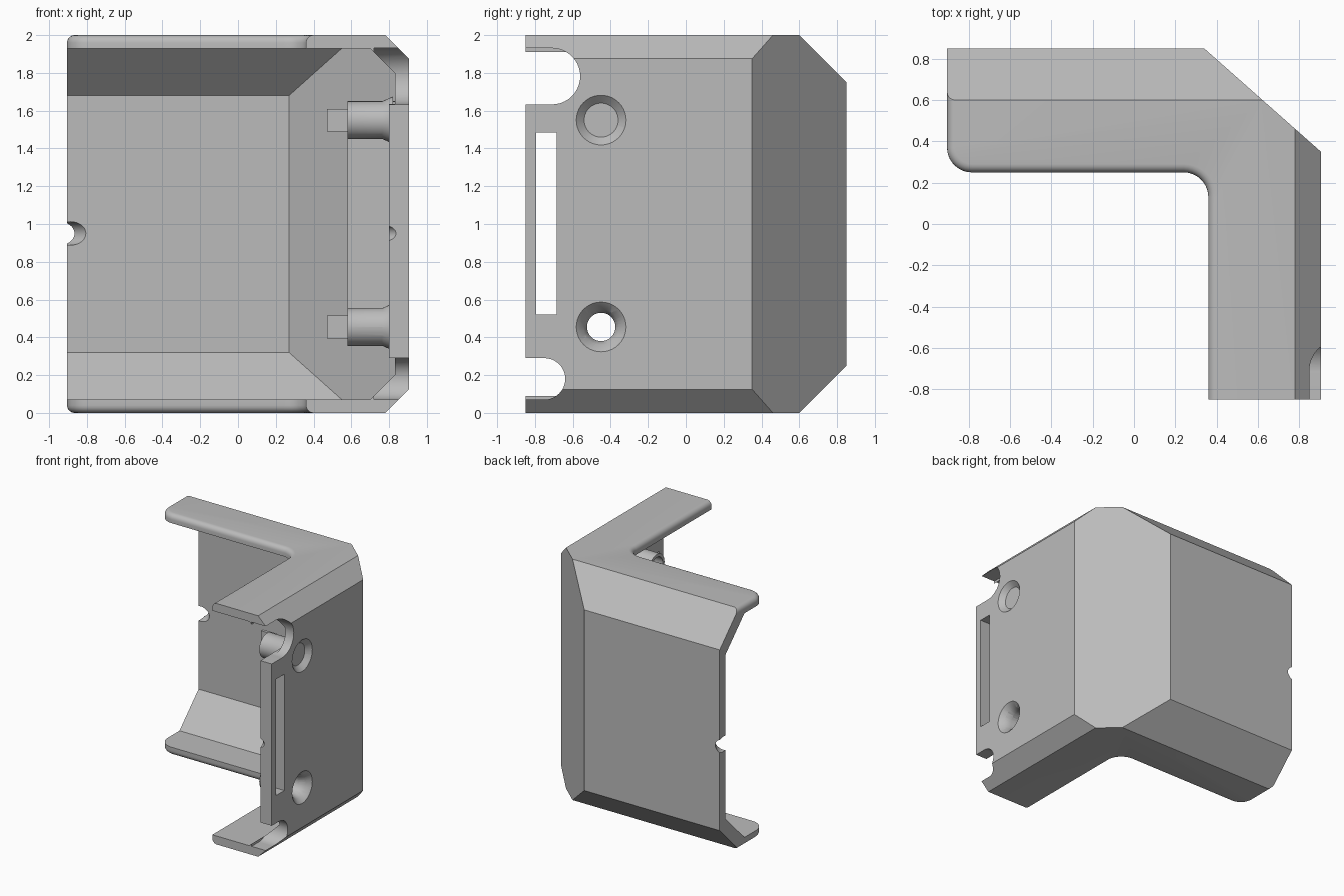
import bpy, bmesh, math
from mathutils import Vector

cube = bpy.data.objects.get("Cube")
if cube:
    bpy.data.objects.remove(cube)

grey = bpy.data.materials.new("plain_grey")
grey.use_nodes = True
grey.diffuse_color = (0.5, 0.5, 0.5, 1)
grey.node_tree.nodes["Principled BSDF"].inputs["Base Color"].default_value = (0.5, 0.5, 0.5, 1)


def finish(name, bm):
    bmesh.ops.recalc_face_normals(bm, faces=bm.faces)
    mesh = bpy.data.meshes.new(name)
    bm.to_mesh(mesh)
    bm.free()
    mesh.materials.append(grey)
    ob = bpy.data.objects.new(name, mesh)
    bpy.context.collection.objects.link(ob)
    return ob


def prism(outline, lo, hi):
    """Extrude an x-y outline from z = lo to z = hi."""
    bm = bmesh.new()
    face = bm.faces.new([bm.verts.new((x, y, lo)) for x, y in outline])
    up = bmesh.ops.extrude_face_region(bm, geom=[face])["geom"]
    bmesh.ops.translate(bm, vec=(0, 0, hi - lo), verts=[v for v in up if isinstance(v, bmesh.types.BMVert)])
    bmesh.ops.recalc_face_normals(bm, faces=bm.faces)
    return bm


def slice_off(bm, point, normal):
    """Remove everything on the normal side of a plane and cap the cut."""
    geom = bm.verts[:] + bm.edges[:] + bm.faces[:]
    cut = bmesh.ops.bisect_plane(bm, geom=geom, dist=1e-5, plane_co=point, plane_no=normal, clear_outer=True)
    edges = [e for e in cut["geom_cut"] if isinstance(e, bmesh.types.BMEdge)]
    bmesh.ops.edgenet_fill(bm, edges=edges)


def box(name, x, y, z):
    return finish(name, prism([(x[0], y[0]), (x[1], y[0]), (x[1], y[1]), (x[0], y[1])], *z))


def rod(name, p, q, r1, r2=None):
    """Cylinder or cone from p to q."""
    p, q = Vector(p), Vector(q)
    bm = bmesh.new()
    bmesh.ops.create_cone(bm, cap_ends=True, segments=40, radius1=r1,
                          radius2=r1 if r2 is None else r2, depth=(q - p).length)
    turn = (q - p).to_track_quat("Z", "Y").to_matrix().to_4x4()
    bmesh.ops.transform(bm, matrix=turn, verts=bm.verts)
    bmesh.ops.translate(bm, vec=(p + q) / 2, verts=bm.verts)
    return finish(name, bm)


def combine(body, other, operation):
    mod = body.modifiers.new("combine", "BOOLEAN")
    mod.operation, mod.object, mod.solver = operation, other, "EXACT"
    bpy.context.view_layer.objects.active = body
    bpy.ops.object.modifier_apply(modifier=mod.name)
    bpy.data.objects.remove(other)


def arc(cx, cy, r, start, end, n=10):
    angles = [math.radians(start + (end - start) * i / n) for i in range(n + 1)]
    return [(cx + r * math.cos(a), cy + r * math.sin(a)) for a in angles]


X, Y, LEFT = 0.905, 0.85, -0.905

# Outer L-shaped body, with the inner rim rounded over
outline = [(LEFT, Y)] + arc(-0.785, 0.37, 0.12, 180, 270) + arc(0.24, 0.13, 0.12, 90, 0)
outline += [(0.36, -Y), (X, -Y), (X, 0.35), (0.34, Y)]
bm = prism(outline, 0, 2)


def on_rim(e):
    a, b = e.verts
    mid = (a.co + b.co) / 2
    return (abs(a.co.z - b.co.z) < 1e-4 and mid.x < 0.37 and mid.y < 0.8 and mid.y > -0.84)


bmesh.ops.bevel(bm, geom=[e for e in bm.edges if on_rim(e)], offset=0.04, segments=5,
                profile=0.5, affect="EDGES")
for z, s in ((2, 1), (0, -1)):
    slice_off(bm, (0, 0.6, z), (0, 1, s))
    slice_off(bm, (0.78, 0, z), (1, 0, s))
body = finish("corner_bracket", bm)

# Hollow inside
bm = prism([(-2, -2), (0.83, -2), (0.83, 0.775), (-2, 0.775)], 0.07, 1.93)
slice_off(bm, (0.27, 0.775, 0), (0.5, 0.56, 0))
for z, s in ((1.93, 1), (0.07, -1)):
    slice_off(bm, (0, 0.525, z), (0, 1, s))
    slice_off(bm, (0.7, 0, z), (1, 0, s))
combine(body, finish("hollow", bm), "DIFFERENCE")

# Thickened screw pad, rib between the bosses
combine(body, box("screw_pad", (0.8, 0.85), (-Y, -0.25), (0.29, 1.635)), "UNION")
combine(body, box("boss_rib", (0.58, 0.84), (-0.38, -0.34), (0.45, 1.55)), "UNION")

# Screw bosses with a flared foot and end tab
screws = (0.455, 1.55)
for z in screws:
    combine(body, rod("boss", (0.58, -0.45, z), (0.85, -0.45, z), 0.1), "UNION")
    combine(body, rod("boss_foot", (0.765, -0.45, z), (0.82, -0.45, z), 0.1, 0.125), "UNION")
    combine(body, box("boss_tab", (0.47, 0.6), (-0.37, -0.345), (z - 0.06, z + 0.06)), "UNION")

# Countersunk screw holes
for z in screws:
    combine(body, rod("screw_hole", (0.4, -0.45, z), (1, -0.45, z), 0.075), "DIFFERENCE")
    combine(body, rod("countersink_deep", (0.82, -0.45, z), (0.87, -0.45, z), 0.074, 0.095), "DIFFERENCE")
    combine(body, rod("countersink", (0.865, -0.45, z), (0.915, -0.45, z), 0.09, 0.142), "DIFFERENCE")

# Rounded notches at the front edge, and the long slot
for y, z, r in ((-0.71, 1.782, 0.149), (-0.75, 0.18, 0.11)):
    notch = rod("notch_end", (0.72, y, z), (1, y, z), r)
    combine(notch, box("notch_slot", (0.72, 1), (-1, y), (z - r, z + r)), "UNION")
    combine(body, notch, "DIFFERENCE")
combine(body, box("long_slot", (0.7, 1), (-0.795, -0.685), (0.52, 1.485)), "DIFFERENCE")

# Slanted cable holes on the two end edges
combine(body, rod("left_hole", (-0.845, 0.725, 0.95), (-0.985, 0.9, 0.95), 0.062), "DIFFERENCE")
combine(body, rod("front_hole", (0.68, -0.75, 0.95), (0.88, -0.95, 0.95), 0.04), "DIFFERENCE")

bpy.ops.object.select_all(action="DESELECT")
body.select_set(True)
bpy.context.view_layer.objects.active = body
bpy.ops.object.shade_smooth_by_angle(angle=math.radians(25))
